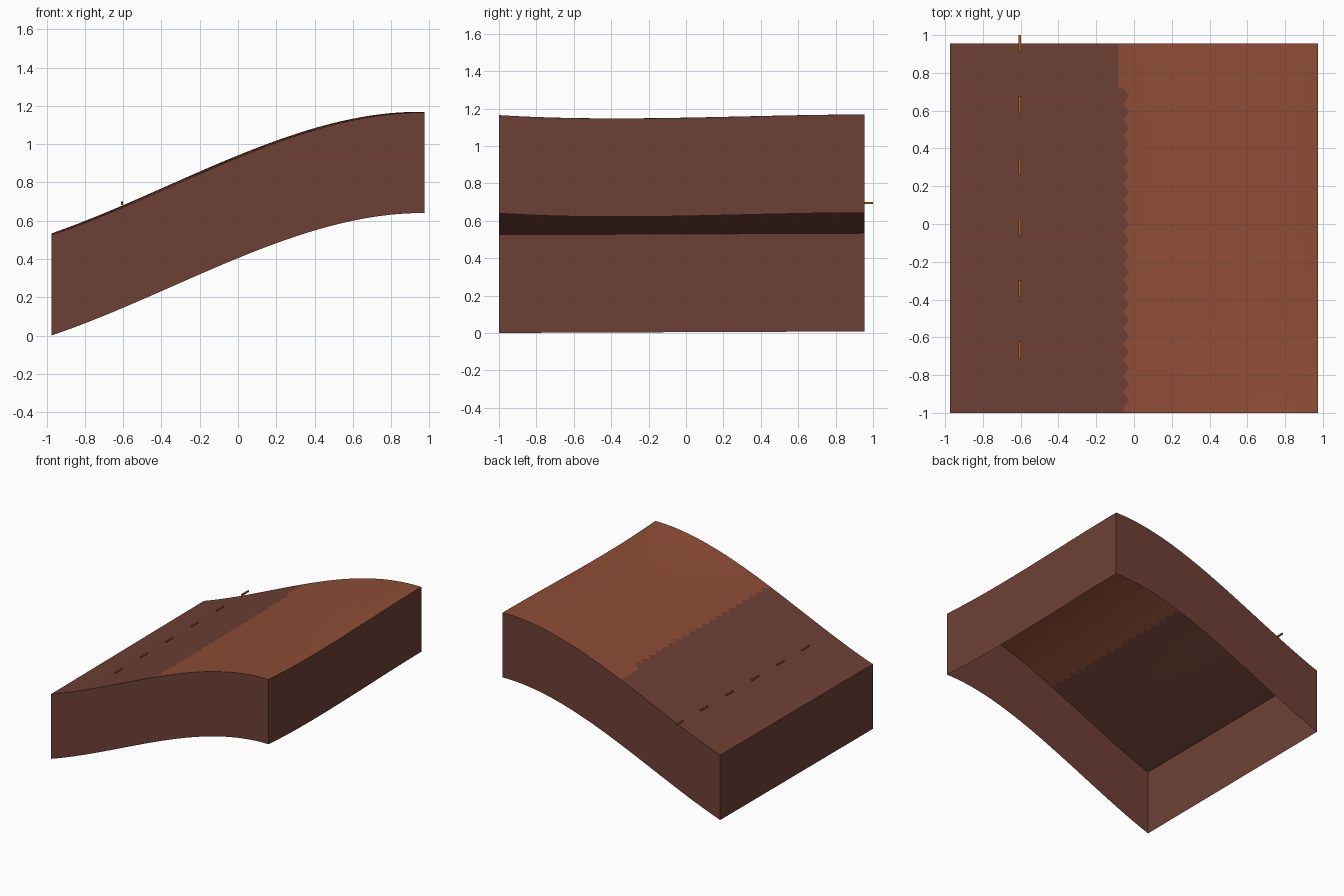
import bpy, bmesh, math

cube = bpy.data.objects.get("Cube")
if cube:
    bpy.data.objects.remove(cube)

HALF_X, FRONT, BACK, DEPTH = 0.975, -1.0, 0.955, 0.525
SIDE_COLS, ROWS = 28, 138


def material(name, rgb):
    mat = bpy.data.materials.new(name)
    mat.use_nodes = True
    mat.diffuse_color = (*rgb, 1)
    mat.node_tree.nodes["Principled BSDF"].inputs["Base Color"].default_value = (*rgb, 1)
    return mat


dark_soil = material("dark_soil", (0.155, 0.051, 0.036))
red_soil = material("red_soil", (0.275, 0.074, 0.037))
orange_paint = material("orange_paint", (0.47, 0.13, 0.015))


def height(x, y):
    """Rolling slope, with a shallow dip toward the high side."""
    u = (y - FRONT) / (BACK - FRONT)
    t = (x + HALF_X) / (2 * HALF_X)
    slope = 0.93 + 0.41 * x - 0.089 * x**2 - 0.0863 * x**3
    dip = -0.13 * t**2 * u * (1 - u)**2
    tilt = u * (0.008 * (1 - t) + 0.003 * t + 0.024 * t * (1 - t))
    return slope + dip + tilt


def colour_border(y):
    """Scalloped line where the two soils meet."""
    if y > 0.72:
        return -0.083
    return -0.042 + 0.014 * math.cos(math.tau * y / 0.085)


def make_object(name, bm, mats):
    mesh = bpy.data.meshes.new(name)
    bm.to_mesh(mesh)
    bm.free()
    for mat in mats:
        mesh.materials.append(mat)
    obj = bpy.data.objects.new(name, mesh)
    bpy.context.collection.objects.link(obj)
    return obj


# Ground surface: the middle column of vertices follows the soil border
bm = bmesh.new()
grid = []
for j in range(ROWS + 1):
    y = FRONT + (BACK - FRONT) * j / ROWS
    mid = colour_border(y)
    row = []
    for i in range(2 * SIDE_COLS + 1):
        s = i / SIDE_COLS - 1
        x = mid + (HALF_X - mid if s > 0 else HALF_X + mid) * s
        row.append(bm.verts.new((x, y, height(x, y))))
    grid.append(row)
for j in range(ROWS):
    for i in range(2 * SIDE_COLS):
        face = bm.faces.new((grid[j][i], grid[j][i + 1], grid[j + 1][i + 1], grid[j + 1][i]))
        face.material_index = int(i >= SIDE_COLS)

# Skirt walls: rim dropped straight down, open underneath
rim = [e for e in bm.edges if e.is_boundary]
skirt = bmesh.ops.extrude_edge_only(bm, edges=rim)["geom"]
for item in skirt:
    if isinstance(item, bmesh.types.BMVert):
        item.co.z -= DEPTH
    elif isinstance(item, bmesh.types.BMFace):
        item.material_index = 0
bmesh.ops.recalc_face_normals(bm, faces=bm.faces)
if grid[ROWS // 2][SIDE_COLS].link_faces[0].normal.z < 0:
    bmesh.ops.reverse_faces(bm, faces=bm.faces)
ground = make_object("ground_block", bm, [dark_soil, red_soil])
bpy.ops.object.select_all(action='DESELECT')
ground.select_set(True)
bpy.context.view_layer.objects.active = ground
bpy.ops.object.shade_smooth_by_angle(angle=math.radians(30))

# Row of lane dashes just above the slope
for k in range(6):
    x, y = -0.605, -0.667 + 0.3245 * k
    bm = bmesh.new()
    bmesh.ops.create_cube(bm, size=1)
    bmesh.ops.scale(bm, vec=(0.011, 0.088, 0.011), verts=bm.verts)
    dash = make_object(f"lane_dash_{k + 1}", bm, [orange_paint])
    dash.location = (x, y, height(x, y) + 0.017)
